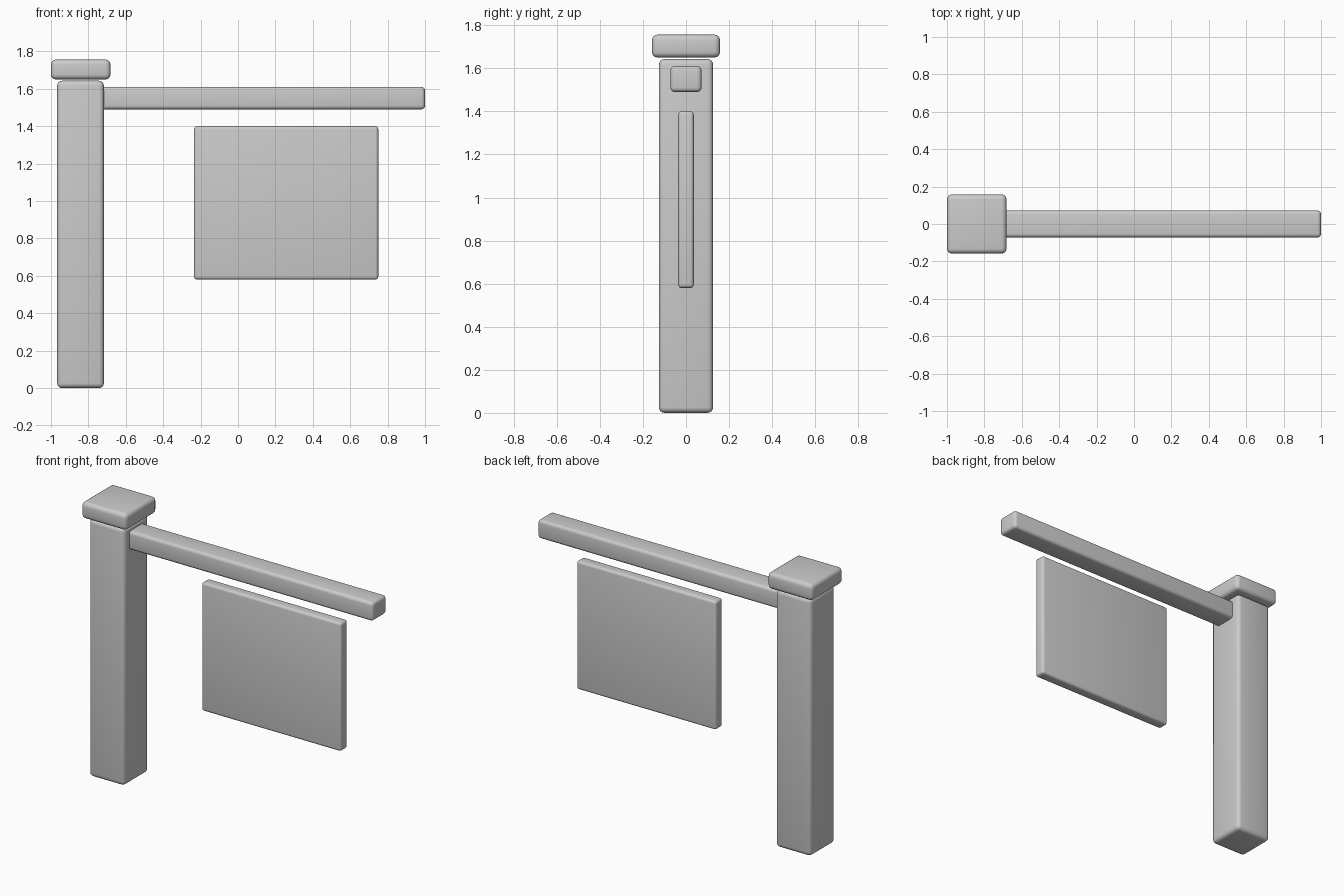
import bpy
from mathutils import Vector

cube = bpy.data.objects.get("Cube")
if cube:
    bpy.data.objects.remove(cube, do_unlink=True)

GREY = (0.6, 0.6, 0.6, 1.0)
mat = bpy.data.materials.new("plain grey")
mat.use_nodes = True
mat.diffuse_color = GREY
mat.node_tree.nodes["Principled BSDF"].inputs["Base Color"].default_value = GREY


def rounded_box(name, low, high, radius):
    """Box between two corners with softly rounded edges."""
    low, high = Vector(low), Vector(high)
    bpy.ops.mesh.primitive_cube_add(size=1, location=(low + high) / 2)
    obj = bpy.context.object
    obj.name = name
    obj.scale = high - low
    bpy.ops.object.transform_apply(location=False, rotation=False, scale=True)
    obj.data.materials.append(mat)
    bevel = obj.modifiers.new("rounded edges", "BEVEL")
    bevel.width = radius
    bevel.segments = 4
    bpy.ops.object.modifier_apply(modifier=bevel.name)
    bpy.ops.object.shade_smooth_by_angle()
    return obj


# Upright post with a wider cap floating just above it
rounded_box("post", (-0.967, -0.126, 0), (-0.717, 0.126, 1.643), 0.026)
rounded_box("post_cap", (-1, -0.158, 1.65), (-0.682, 0.158, 1.756), 0.026)

# Horizontal arm let into the post, with the board hanging below
rounded_box("arm", (-0.75, -0.072, 1.49), (1, 0.072, 1.61), 0.02)
rounded_box("sign_board", (-0.235, -0.036, 0.58), (0.75, 0.036, 1.4), 0.016)
